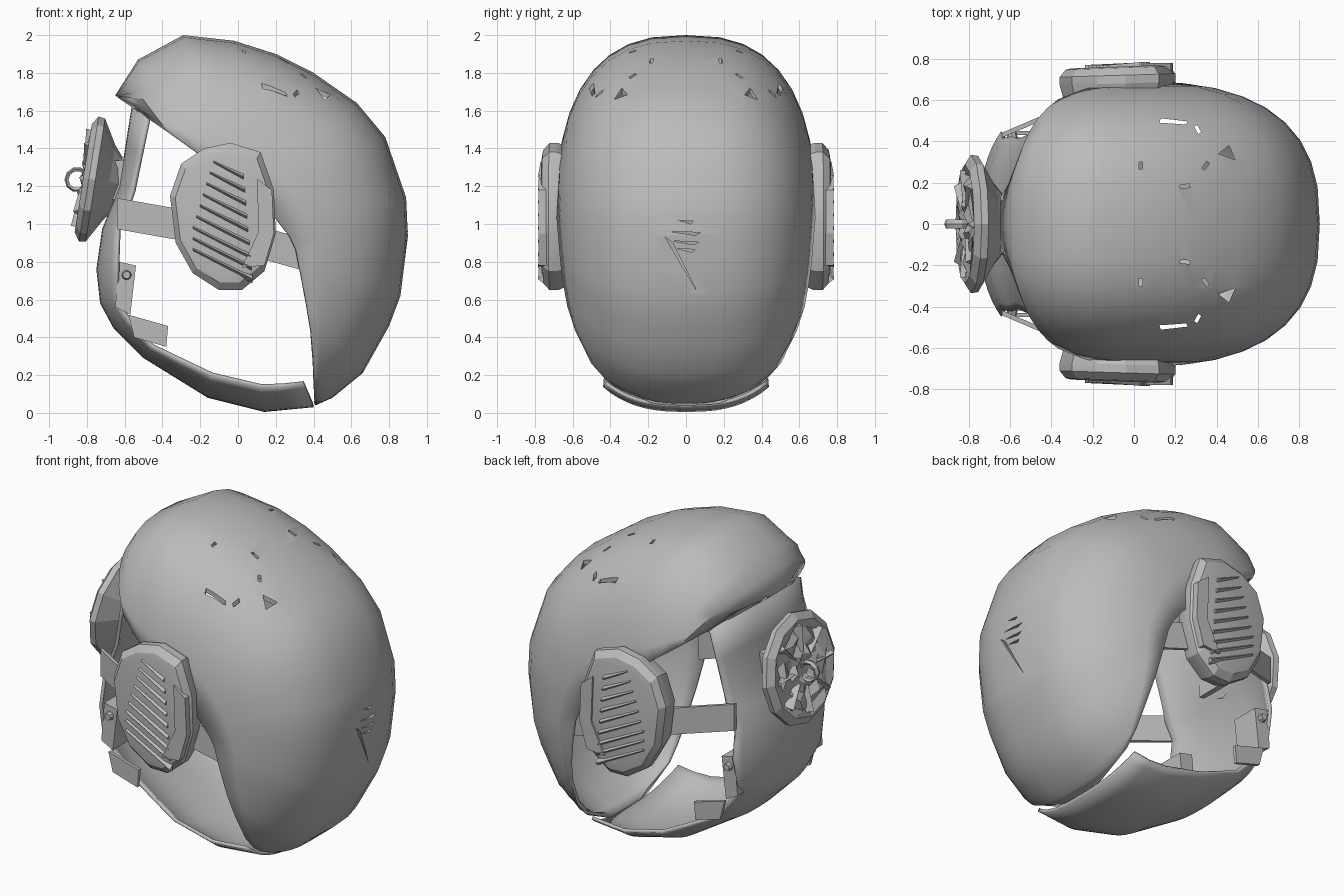
import bpy, bmesh, math
from mathutils import Vector, Matrix

cube = bpy.data.objects.get("Cube")
if cube:
    bpy.data.objects.remove(cube)

grey = bpy.data.materials.new("plain grey")
grey.use_nodes = True
grey.diffuse_color = (0.5, 0.5, 0.5, 1)
grey.node_tree.nodes["Principled BSDF"].inputs["Base Color"].default_value = (0.5, 0.5, 0.5, 1)

WIDTH, POWER = 0.69, 2.6
CENTRE = Vector((0, 1))


def make(name, bm, smooth=None):
    mesh = bpy.data.meshes.new(name)
    bm.to_mesh(mesh)
    bm.free()
    obj = bpy.data.objects.new(name, mesh)
    bpy.context.collection.objects.link(obj)
    mesh.materials.append(grey)
    bpy.ops.object.select_all(action='DESELECT')
    obj.select_set(True)
    bpy.context.view_layer.objects.active = obj
    if smooth:
        bpy.ops.object.shade_smooth_by_angle(angle=math.radians(smooth))
    return obj


def loft(rings, cap=True):
    """Joins closed rings of points into a solid."""
    bm = bmesh.new()
    rows = [[bm.verts.new(p) for p in ring] for ring in rings]
    n = len(rows[0])
    for a, b in zip(rows, rows[1:]):
        for i in range(n):
            bm.faces.new((a[i], a[(i + 1) % n], b[(i + 1) % n], b[i]))
    if cap:
        bm.faces.new(rows[0])
        bm.faces.new(rows[-1])
    bmesh.ops.recalc_face_normals(bm, faces=bm.faces)
    return bm


def plate(name, outline, y0, y1):
    """Side outline of x, z pairs; each point may slide from y0 to y1."""
    return make(name, loft([[(x, y, z) for x, z in outline] for y in (y0, y1)]))


def ray_hit(path, d):
    """Distance from the centre to a side-view path along a direction."""
    best = None
    for p, q in zip(path, path[1:]):
        p, q = Vector(p) - CENTRE, Vector(q) - CENTRE
        e = q - p
        det = d.x * e.y - d.y * e.x
        if abs(det) < 1e-9:
            continue
        r = (p.x * e.y - p.y * e.x) / det
        t = (d * r - p).dot(e) / e.length_squared
        if r > 0 and -1e-4 <= t <= 1.0001:
            best = r
    return best


def shell(name, outer, edge, thickness):
    """Rounded shell between a middle silhouette and its side opening edge."""
    bm, rows, steps = bmesh.new(), [], 8
    for p, q in zip(outer, outer[1:] + [outer[-1]]):
        for k in range(2 if p != q else 1):
            d = (Vector(p).lerp(Vector(q), k / 2) - CENTRE).normalized()
            radius, start = ray_hit(outer, d), ray_hit(edge, d)
            if radius is None or start is None:
                continue
            ratio = min(0.995, start / radius)
            first = math.asin(ratio ** (POWER / 2))
            half = []
            for i in range(steps + 1):
                a = first + (math.pi / 2 - first) * i / steps
                s = math.sin(a) ** (2 / POWER)
                y = WIDTH * max(0, math.cos(a)) ** (2 / POWER) if i < steps else 0
                c = CENTRE + d * radius * s
                half.append(Vector((c.x, y, c.y)))
            ring = half + [Vector((v.x, -v.y, v.z)) for v in half[-2::-1]]
            rows.append([bm.verts.new(v) for v in ring])
    for a, b in zip(rows, rows[1:]):
        for i in range(len(a) - 1):
            bm.faces.new((a[i], a[i + 1], b[i + 1], b[i]))
    bm.normal_update()
    if sum(f.normal.dot(f.calc_center_median() - Vector((0, 0, 1))) for f in bm.faces) < 0:
        bmesh.ops.reverse_faces(bm, faces=bm.faces)
    obj = make(name, bm, 40)
    mod = obj.modifiers.new("wall", 'SOLIDIFY')
    mod.thickness, mod.offset = thickness, -1
    bpy.ops.object.modifier_apply(modifier=mod.name)
    return obj


# Main dome with brow and back
dome = shell("helmet_dome",
             [(-.65, 1.68), (-.53, 1.87), (-.29, 2.0), (-.02, 1.97), (.2, 1.9), (.4, 1.8),
              (.63, 1.64), (.78, 1.46), (.89, 1.14), (.9, .94), (.86, .62), (.8, .46),
              (.66, .21), (.5, .08), (.41, .04)],
             [(-.65, 1.68), (-.22, 1.38), (0, 1.2), (.2, 1.03), (.3, .9), (.36, .6),
              (.4, .35), (.405, .04)], .02)

# Chin bowl and front panel
shell("chin_guard",
      [(-.56, 1.64), (-.63, 1.2), (-.72, .97), (-.75, .76), (-.73, .58), (-.66, .45),
       (-.5, .29), (-.16, .08), (.14, .005), (.4, .03)],
      [(-.46, 1.66), (-.57, 1.13), (-.64, .97), (-.65, .58), (-.48, .36), (-.15, .2),
       (.15, .13), (.42, .16)], .02)


# Slits around the roof hatches and at the back, cut through the dome
def cut(points):
    cutter = make("slit_cutter", loft(points))
    cutter.hide_render = True
    bpy.context.view_layer.objects.active = dome
    mod = dome.modifiers.new("slit", 'BOOLEAN')
    mod.object, mod.solver = cutter, 'EXACT'
    bpy.ops.object.modifier_apply(modifier=mod.name)
    bpy.data.objects.remove(cutter)


for side in (1, -1):
    for turn, span in ((90, 24), (45, 7), (-20, 7), (-70, 8), (200, 6)):
        tri = []
        for da, r in ((-span, .155), (span, .165), (span * .8, .182), (-span, .172)):
            a = math.radians(turn + da)
            tri.append((.19 + r * math.cos(a), side * (.34 + r * math.sin(a))))
        cut([[(x, y, z) for x, y in tri] for z in (1.5, 2.2)])
    tri = [(.41, .34), (.49, .31), (.46, .38)]
    cut([[(x, side * y, z) for x, y in tri] for z in (1.5, 2.2)])
for z, w in ((1.02, .04), (.96, .08), (.91, .07), (.87, .05)):
    cut([[(x, -w, z), (x, w, z - .005), (x, w * .6, z - .02)] for x in (.8, 1)])
cut([[(x, -.11, .93), (x, -.07, .9), (x, .06, .64)] for x in (.7, 1)])

# Ear cups, straps and grilles on both sides
CUP = [(-.36, 1.15), (-.3, 1.32), (-.18, 1.4), (-.04, 1.43), (.12, 1.38), (.19, 1.18),
       (.2, .95), (.14, .75), (.02, .65), (-.1, .65), (-.24, .74), (-.33, .9)]


def scaled(k, y):
    return [(-.08 + (x + .08) * k, y + .03 * (x + .08), 1.04 + (z - 1.04) * k) for x, z in CUP]


def strap(name, a, b, height, side):
    rings = []
    for x, y, z in (a, b):
        h = height / 2
        rings.append([(x, side * (y + dy), z + dz)
                      for dy, dz in ((-.012, -h), (.012, -h), (.012, h), (-.012, h))])
    make(name, loft(rings))


for side, label in ((1, "left"), (-1, "right")):
    rings = [scaled(.92, .6), scaled(1, .68), scaled(1, .72), scaled(.9, .755), scaled(.8, .762)]
    make(label + "_ear_cup", loft([[(x, side * y, z) for x, y, z in r] for r in rings]), 20)
    # Raised rear rim
    rim = [(.02, .77), (.14, .78), (.19, .95), (.18, 1.18), (.1, 1.24), (.11, .96)]
    plate(label + "_cup_rim", rim, side * .73, side * .78)
    # Slanted wedge slats
    for i in range(9):
        z = 1.33 - .058 * i
        x0, x1 = -.13 - .018 * min(i, 6), .03 + .006 * i
        drop = (x1 - x0) * .5
        ring = []
        for x, zz, thick in ((x0, z, .008), (x1, z - drop, .022)):
            ring.append([(x, side * .755, zz - thick), (x, side * .755, zz + thick),
                         (x, side * (.762 + thick), zz)])
        make(label + "_grille_slat", loft(ring))
    strap(label + "_front_strap", (-.64, .43, 1.055), (-.1, .66, .96), .165, side)
    strap(label + "_rear_strap", (-.05, .66, .95), (.34, .62, .84), .17, side)
    # Chin brackets with a screw each
    plate(label + "_chin_bracket", [(-.63, .8), (-.54, .78), (-.57, .52), (-.65, .56)],
          side * .24, side * .42)
    plate(label + "_jaw_bracket", [(-.58, .52), (-.37, .46), (-.38, .35), (-.55, .4)],
          side * .43, side * .45)
    bm = bmesh.new()
    bmesh.ops.create_cone(bm, segments=8, radius1=.028, radius2=.02, depth=.03, cap_ends=True,
                          matrix=Matrix.Translation((-.59, side * .43, .73))
                          @ Matrix.Rotation(-side * math.pi / 2, 4, 'X'))
    make(label + "_bracket_screw", bm)

# Breathing disc on the front panel, leaning back
frame = Matrix.Translation((-.77, 0, 1.235)) @ Matrix.Rotation(math.radians(-81), 4, 'Y')


def disc_ring(r, h, twist=0, ripple=0):
    return [frame @ Vector((r * math.cos(a), r * math.sin(a), h + ripple * (i % 2)))
            for i in range(12) for a in [math.tau * (i + twist) / 12]]


profile = [(.14, -.14, 0, 0), (.2, -.09, 0, 0), (.33, -.015, 0, 0), (.335, .02, 0, 0),
           (.29, .05, 0, 0), (.24, .02, .5, .03), (.19, .04, 0, .02), (.14, .02, .5, .03),
           (.09, .05, 0, .02), (.05, .04, .5, 0)]
make("front_disc", loft([disc_ring(*p) for p in profile]))

# Raised petals around the disc
for i in range(8):
    turn = frame @ Matrix.Rotation(math.tau * i / 8, 4, 'Z')
    rings = [[turn @ Vector((r, s, h)) for s, h in ((-w, .01), (w, .01), (0, top))]
             for r, w, top in ((.1, .015, .06), (.26, .045, .075))]
    make("disc_petal", loft(rings))

# Pull ring and its stem
bpy.ops.mesh.primitive_torus_add(major_segments=10, minor_segments=5, major_radius=.055,
                                 minor_radius=.012, location=(-.852, 0, 1.235),
                                 rotation=(math.pi / 2, 0, 0))
ring = bpy.context.object
ring.name = "pull_ring"
ring.scale.z = 2
ring.data.materials.append(grey)
plate("disc_stem", [(-.8, 1.32), (-.6, 1.34), (-.6, 1.12), (-.8, 1.15)], -.14, .14)
